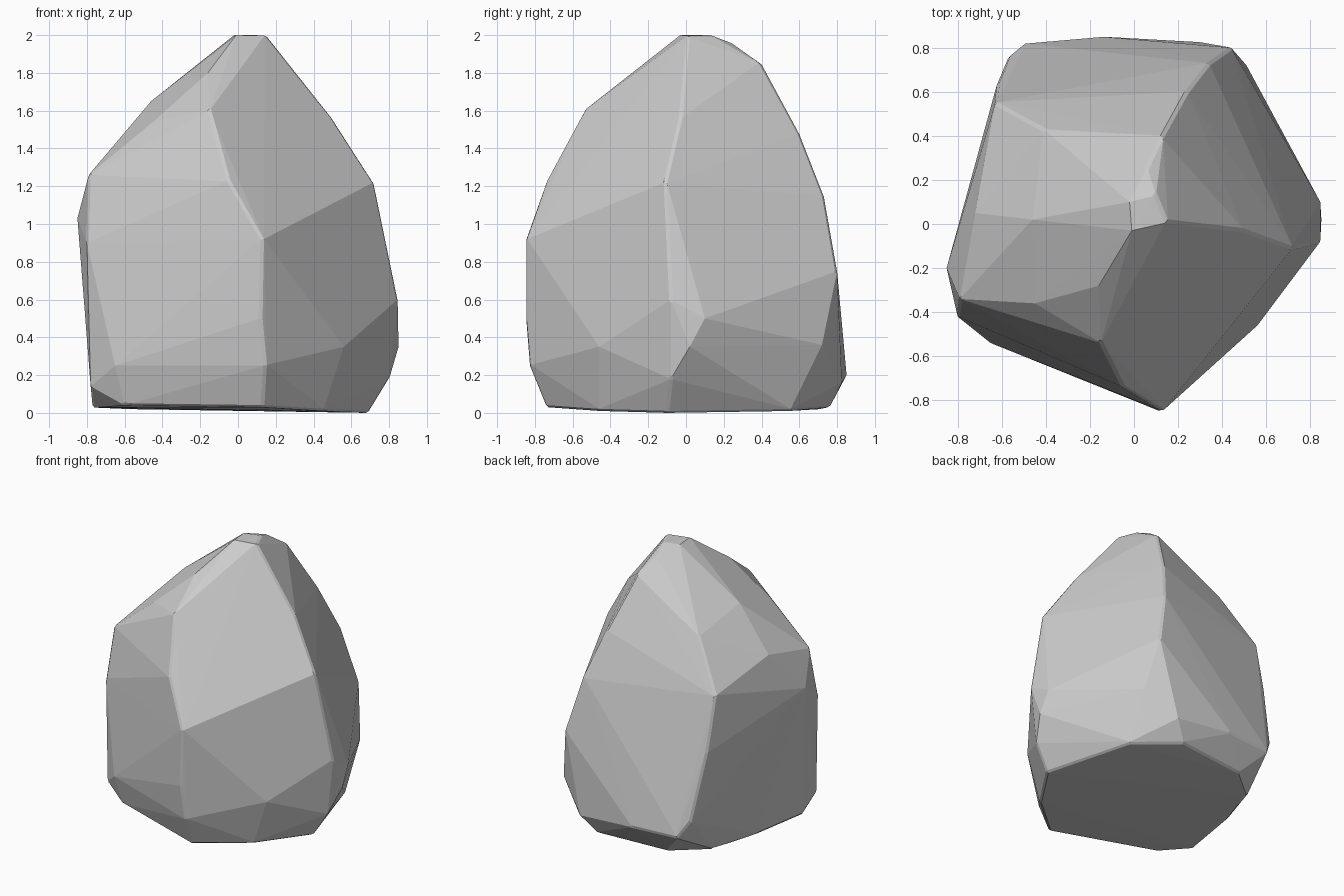
import bpy, bmesh

# Boulder corners by level, as (x, y, z)
base = [(-.77, -.28, .03), (-.6, -.5, .04), (-.7, .15, .03), (-.58, .5, .02), (-.33, .71, .02),
        (.2, .76, .03), (.5, .55, .01), (.69, -.1, 0), (.45, -.46, .01), (.13, -.74, .03)]
lower = [(-.78, -.43, .14), (-.65, -.54, .25), (-.5, .82, .2), (-.57, .76, .32), (-.15, .85, .2),
         (.3, .825, .16), (.51, .72, .36), (.8, -.08, .18), (.85, .02, .35),
         (.845, .1, .5), (.145, -.83, .25), (.56, -.46, .35)]
middle = [(.12, -.85, .5), (.13, -.85, .92), (.845, -.08, .6),
          (.72, -.11, 1.22), (.44, .8, .75), (.34, .73, 1.15),
          (-.8, -.42, .9), (-.85, -.2, 1.03), (-.79, -.34, 1.26),
          (-.63, .55, 1.2), (-.62, .64, .8)]
upper = [(-.05, -.74, 1.23), (-.15, -.54, 1.6), (-.16, -.28, 1.8), (-.72, .05, 1.34),
         (-.45, -.36, 1.54), (-.46, .02, 1.65), (-.41, .43, 1.54),
         (.24, .6, 1.48), (.13, .4, 1.85), (.5, -.03, 1.56)]
summit = [(-.01, -.03, 2), (-.02, .1, 2), (.15, .01, 2), (.1, .13, 2), (.06, .26, 1.95)]

# Faceted boulder: skin the corners with a convex shell
bm = bmesh.new()
for co in base + lower + middle + upper + summit:
    bm.verts.new(co)
bmesh.ops.convex_hull(bm, input=bm.verts)
loose = [v for v in bm.verts if not v.link_faces]
bmesh.ops.delete(bm, geom=loose, context='VERTS')

# Chip the sharp corners slightly
sharp = [e for e in bm.edges if len(e.link_faces) == 2 and e.calc_face_angle() > 0.75]
bmesh.ops.bevel(bm, geom=sharp, offset=0.012, segments=1, affect='EDGES', clamp_overlap=True)
bmesh.ops.recalc_face_normals(bm, faces=bm.faces)

mesh = bpy.data.meshes.new("boulder")
bm.to_mesh(mesh)
bm.free()
boulder = bpy.data.objects.new("boulder", mesh)
bpy.context.collection.objects.link(boulder)
